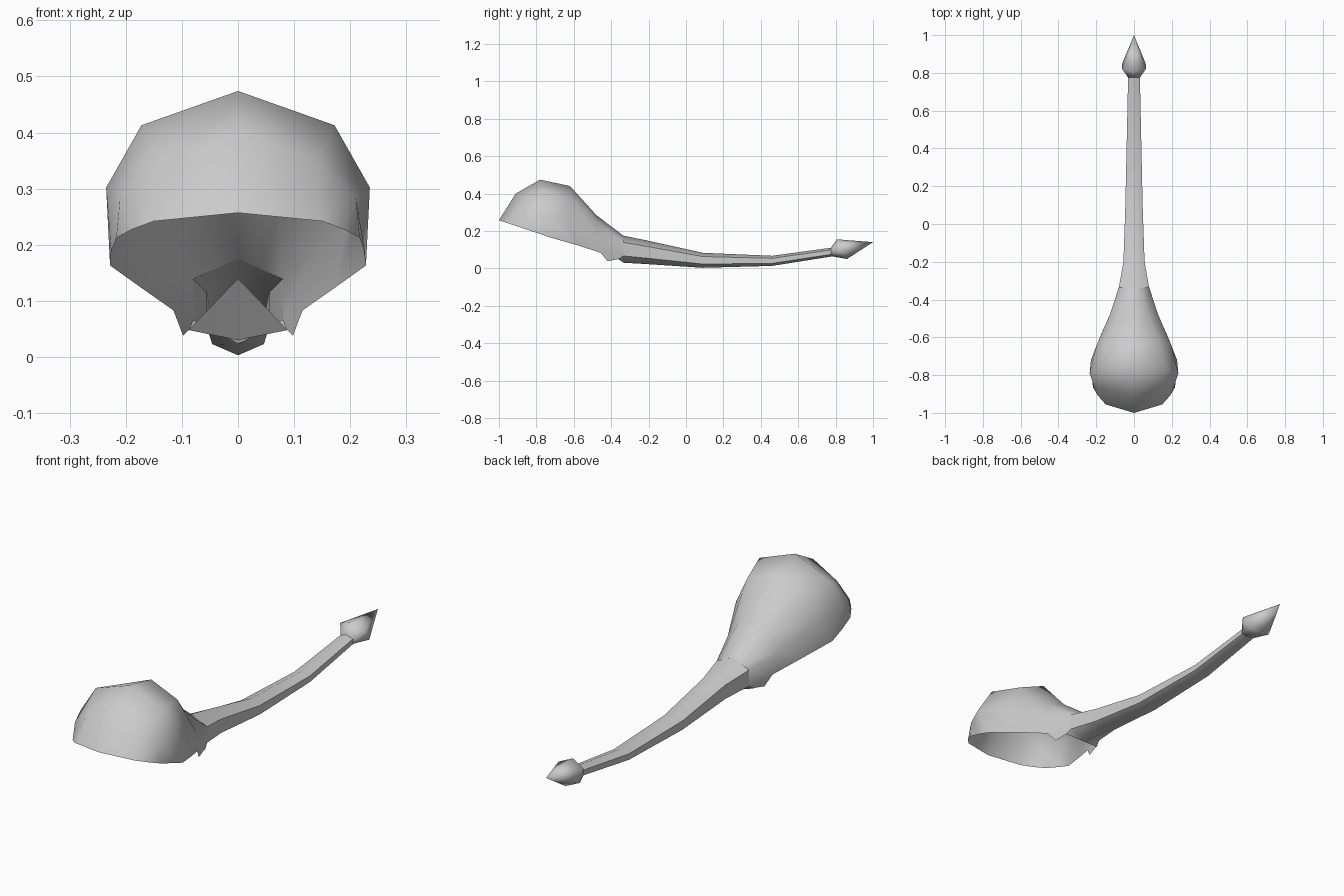
import bpy, bmesh, math

cube = bpy.data.objects.get("Cube")
if cube:
    bpy.data.objects.remove(cube, do_unlink=True)

grey = bpy.data.materials.new("plain grey")
grey.use_nodes = True
COLOUR = (0.6, 0.6, 0.6, 1)
grey.diffuse_color = COLOUR
bsdf = next(n for n in grey.node_tree.nodes if n.type == 'BSDF_PRINCIPLED')
bsdf.inputs["Base Color"].default_value = COLOUR


def finish(name, bm, angle=60):
    bmesh.ops.remove_doubles(bm, verts=bm.verts, dist=0.0005)
    bmesh.ops.recalc_face_normals(bm, faces=bm.faces)
    mesh = bpy.data.meshes.new(name)
    bm.to_mesh(mesh)
    bm.free()
    ob = bpy.data.objects.new(name, mesh)
    bpy.context.collection.objects.link(ob)
    mesh.materials.append(grey)
    bpy.ops.object.select_all(action='DESELECT')
    ob.select_set(True)
    bpy.context.view_layer.objects.active = ob
    bpy.ops.object.shade_smooth_by_angle(angle=math.radians(angle))
    return ob


def bridge(bm, rows, closed):
    """Join neighbouring rows of vertices with quads."""
    n = len(rows[0])
    for a, b in zip(rows, rows[1:]):
        for i in range(n if closed else n - 1):
            j = (i + 1) % n
            bm.faces.new((a[i], a[j], b[j], b[i]))


def hexagon(bm, y, bottom, top, half_width, lean=0):
    """Six-sided ring, corner up; lean pushes the bottom towards the back."""
    mid, r = (top + bottom) / 2, (top - bottom) / 2
    ring = []
    for k in range(6):
        a = k * math.pi / 3
        ring.append(bm.verts.new((half_width * math.sin(a) / 0.866,
                                  y - lean * math.cos(a), mid + r * math.cos(a))))
    return ring


# Hood: open arched shell, half rows from ridge to rim, mirrored
half_rows = [
    [(0, -1, .257), (.15, -.955, .242), (.19, -.91, .227), (.217, -.865, .212)],
    [(0, -.91, .40), (.14, -.88, .35), (.21, -.865, .285), (.226, -.79, .187)],
    [(0, -.78, .474), (.172, -.77, .413), (.235, -.79, .302), (.228, -.72, .163)],
    [(0, -.62, .44), (.13, -.62, .385), (.197, -.64, .26), (.172, -.58, .123)],
    [(0, -.48, .285), (.075, -.48, .255), (.128, -.48, .18), (.115, -.455, .083)],
    [(0, -.335, .175), (.04, -.335, .157), (.08, -.335, .139), (.08, -.335, .066)],
]
bm = bmesh.new()
rows = []
for half in half_rows:
    left = half[:0:-1]
    full = [(-x, y, z) for x, y, z in left] + half
    rows.append([bm.verts.new(p) for p in full])
bridge(bm, rows, False)
# Small downward barb at each rear corner of the rim
for s, i in ((1, -1), (-1, 0)):
    tip = bm.verts.new((s * .098, -.42, .038))
    heel = bm.verts.new((s * .086, -.36, .05))
    bm.faces.new((rows[4][i], tip, heel, rows[5][i]))
finish("hood", bm, 75)

# Handle: curved tapering six-sided tube, with a pointed end inside the hood
bm = bmesh.new()
stations = [(-.335, .03, .175, .08), (-.2, .022, .147, .056), (.09, .003, .083, .046),
            (.46, .013, .067, .038), (.79, .065, .112, .031)]
rings = [hexagon(bm, *s) for s in stations]
bridge(bm, rings, True)
bm.faces.new(rings[-1])
peak = bm.verts.new((0, -.42, .14))
barbs = [bm.verts.new((s * .088, -.36, .048)) for s in (1, -1)]
low = rings[0][3]
bm.faces.new((peak, barbs[0], low))
bm.faces.new((peak, low, barbs[1]))
bm.faces.new((barbs[0], rings[0][2], low))
bm.faces.new((barbs[1], low, rings[0][4]))
finish("handle", bm, 60)

# Arrow-shaped tail tip with a leaning flare
bm = bmesh.new()
rings = [hexagon(bm, .775, .065, .11, .031), hexagon(bm, .834, .05, .155, .063, .027)]
bridge(bm, rings, True)
bm.faces.new(rings[0])
point = bm.verts.new((0, 1, .14))
for i in range(6):
    bm.faces.new((rings[1][i], rings[1][(i + 1) % 6], point))
finish("tail_tip", bm, 75)
